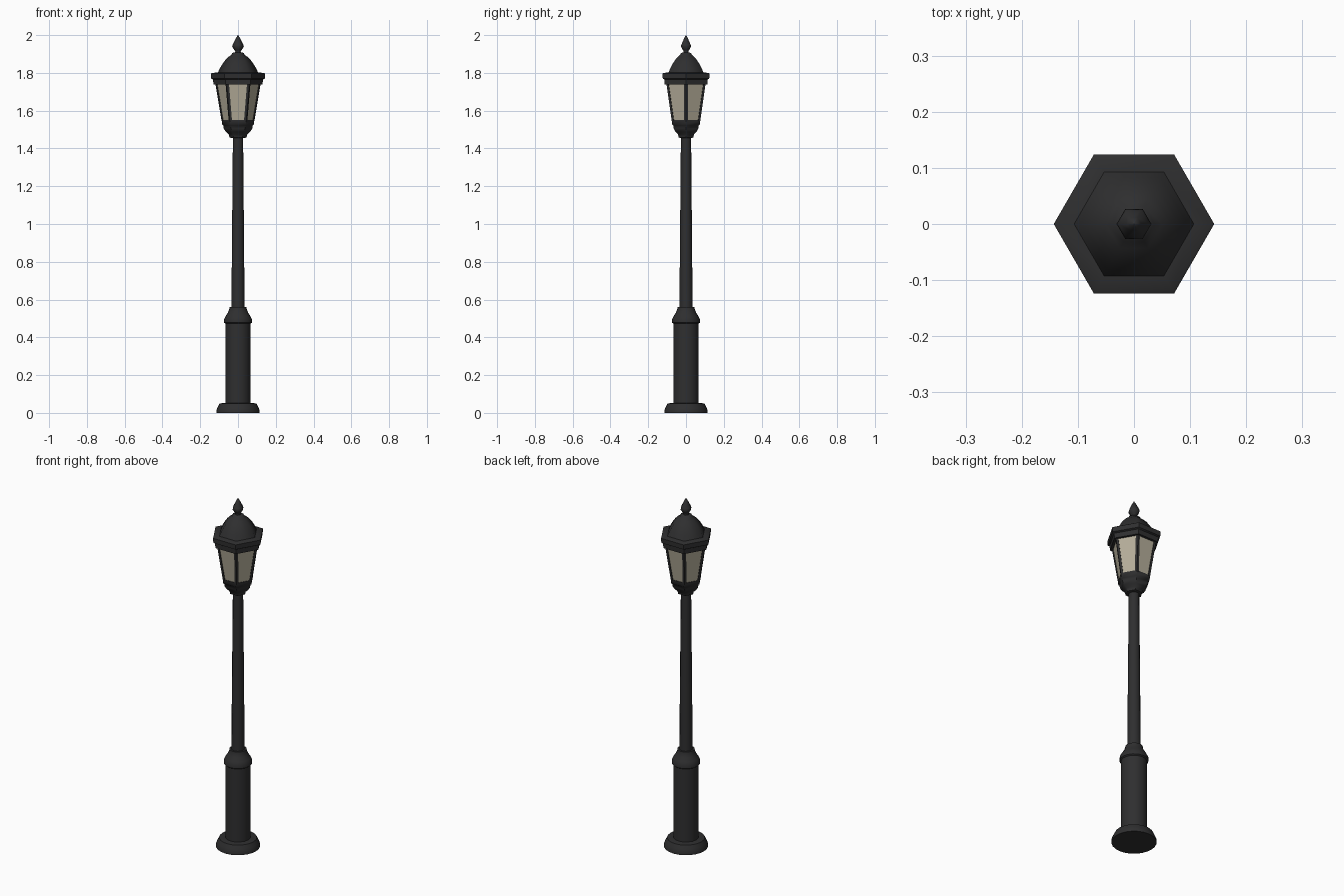
import bpy, bmesh, math
from math import cos, sin, pi, radians
from mathutils import Vector

if "Cube" in bpy.data.objects:
    bpy.data.objects.remove(bpy.data.objects["Cube"])


def material(name, rgb):
    m = bpy.data.materials.new(name)
    m.diffuse_color = (*rgb, 1)
    m.use_nodes = True
    m.node_tree.nodes["Principled BSDF"].inputs["Base Color"].default_value = m.diffuse_color
    return m


IRON = material("dark_iron", (0.028, 0.028, 0.029))
GLASS = material("warm_glass", (0.46, 0.42, 0.32))


def finish(name, bm, mat, angle):
    bmesh.ops.recalc_face_normals(bm, faces=bm.faces)
    me = bpy.data.meshes.new(name)
    bm.to_mesh(me)
    bm.free()
    me.materials.append(mat)
    me.polygons.foreach_set("use_smooth", [True] * len(me.polygons))
    me.set_sharp_from_angle(angle=radians(angle))
    ob = bpy.data.objects.new(name, me)
    bpy.context.collection.objects.link(ob)
    return ob


def skin(bm, rings):
    """Join rings of points into a closed tube with end caps."""
    vs = [[bm.verts.new(p) for p in ring] for ring in rings]
    n = len(vs[0])
    for a, b in zip(vs, vs[1:]):
        for i in range(n):
            j = (i + 1) % n
            bm.faces.new((a[i], a[j], b[j], b[i]))
    bm.faces.new(vs[0])
    bm.faces.new(vs[-1])


def lathe(name, profile, sides, mat, angle=35):
    bm = bmesh.new()
    skin(bm, [[(r * cos(2 * pi * i / sides), r * sin(2 * pi * i / sides), z)
               for i in range(sides)] for r, z in profile])
    return finish(name, bm, mat, angle)


# Round post: flared foot, pedestal, collar and tapering pole
lathe("foot", [(0.115, 0), (0.115, 0.012), (0.108, 0.03), (0.098, 0.05),
               (0.06, 0.054)], 24, IRON)
lathe("pedestal", [(0.067, 0.045), (0.067, 0.48)], 16, IRON)
lathe("collar", [(0.066, 0.472), (0.074, 0.478), (0.074, 0.495), (0.066, 0.512),
                 (0.053, 0.532), (0.046, 0.55), (0.045, 0.56), (0.03, 0.56)], 16, IRON)
lathe("pole", [(0.035, 0.55), (0.027, 1.47)], 12, IRON)

# Hexagonal lantern bowl
lathe("lantern_bowl", [(0.035, 1.455), (0.045, 1.458), (0.049, 1.475), (0.064, 1.488),
                       (0.076, 1.506), (0.078, 1.522), (0.085, 1.527),
                       (0.086, 1.55)], 6, IRON, 50)

# Glass panes set slightly behind the corner bars
lathe("lantern_glass", [(0.082, 1.545), (0.115, 1.745)], 6, GLASS, 30)

# V-shaped bars on the six corners
bm = bmesh.new()
for k in range(6):
    a = k * pi / 3
    arms = [Vector((cos(a + s), sin(a + s), 0)) for s in (2 * pi / 3, -2 * pi / 3)]
    out = Vector((cos(a), sin(a), 0))
    rings = []
    for r, z in ((0.087, 1.545), (0.120, 1.745)):
        c = out * r + Vector((0, 0, z))
        rings.append([c, c + arms[0] * 0.012, c - out * 0.02, c + arms[1] * 0.012])
    skin(bm, rings)
finish("corner_bars", bm, IRON, 30)

# Eave and domed roof
lathe("roof_eave", [(0.11, 1.738), (0.130, 1.738), (0.132, 1.765), (0.142, 1.77),
                    (0.143, 1.797), (0.138, 1.80), (0.10, 1.802)], 6, IRON, 50)
lathe("roof_dome", [(0.11, 1.795), (0.105, 1.805), (0.095, 1.826), (0.082, 1.848),
                    (0.067, 1.868), (0.050, 1.885), (0.036, 1.895), (0.030, 1.906),
                    (0.016, 1.908)], 6, IRON, 70)

# Pointed finial
lathe("finial", [(0.018, 1.90), (0.014, 1.913), (0.020, 1.922), (0.031, 1.94),
                 (0.028, 1.95), (0.013, 1.98), (0.001, 2.0)], 6, IRON, 70)
